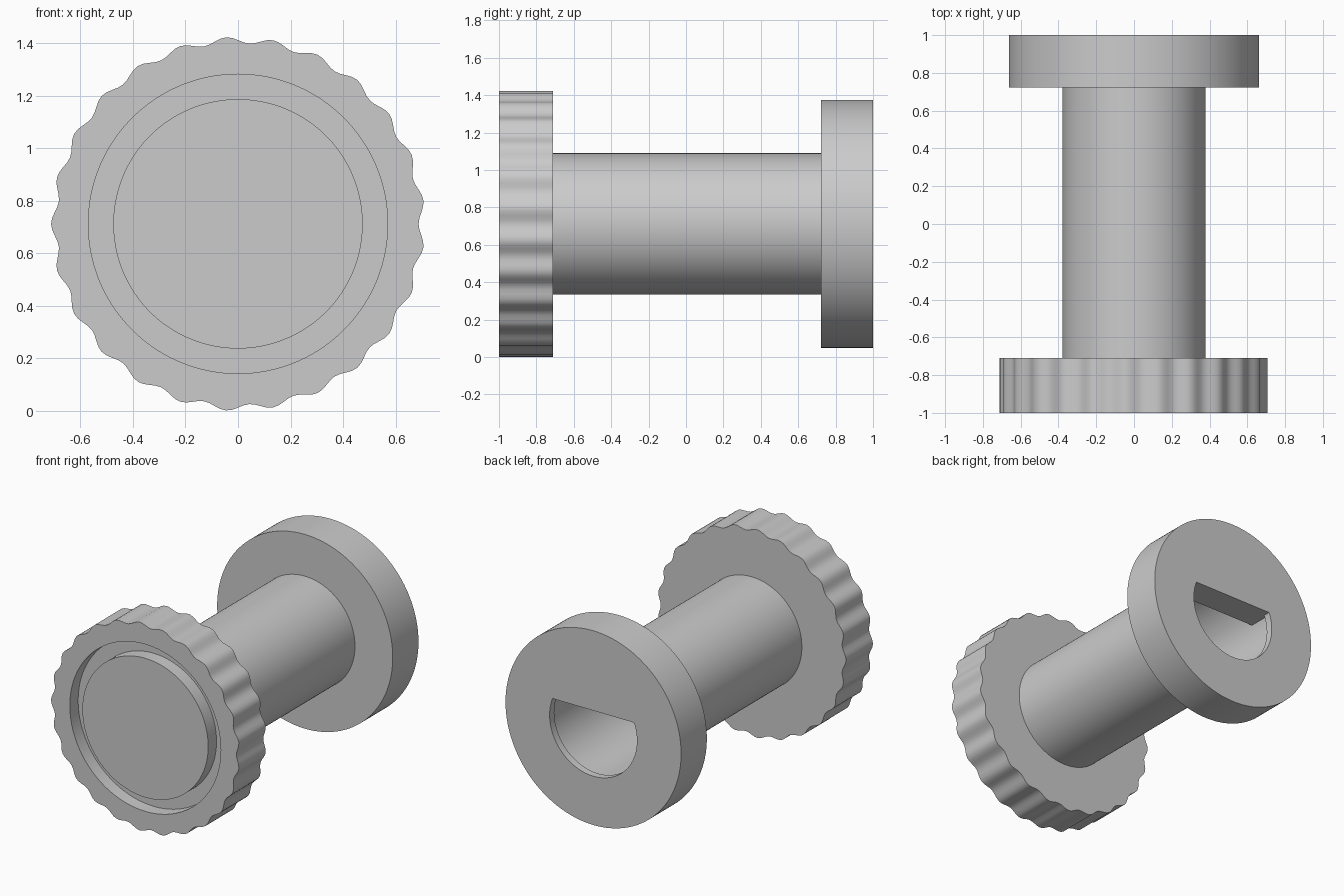
import bpy, bmesh, math

default = bpy.data.objects.get("Cube")
if default:
    bpy.data.objects.remove(default, do_unlink=True)

AXIS_Z = 0.712      # height of the turning axis
TEETH = 25
SEGMENTS = TEETH * 8
FLAT_Z = 0.118      # height of the flat of the D-shaped hole

grey = bpy.data.materials.new("plain_grey")
grey.use_nodes = True
colour = (0.6, 0.6, 0.6, 1)
grey.diffuse_color = colour
grey.node_tree.nodes["Principled BSDF"].inputs["Base Color"].default_value = colour


def ring_points(radius, y, style):
    """One ring around the y axis: round, toothed or cut flat on top."""
    for k in range(SEGMENTS):
        a = math.tau * k / SEGMENTS
        r = radius
        if style == "teeth":
            r += 0.012 * math.cos(TEETH * (a - math.pi))
        z = r * math.sin(a)
        if style == "flat":
            z = min(z, FLAT_Z)
        yield (r * math.cos(a), y, z + AXIS_Z)


def turned_part(name, profile):
    """Join rings of (radius, y, style) into a turned surface."""
    bm = bmesh.new()
    rings = [[bm.verts.new(p) for p in ring_points(*row)] for row in profile]
    for a, b in zip(rings, rings[1:]):
        for k in range(SEGMENTS):
            n = (k + 1) % SEGMENTS
            bm.faces.new((a[k], b[k], b[n], a[n]))
    bmesh.ops.remove_doubles(bm, verts=bm.verts, dist=1e-5)
    mesh = bpy.data.meshes.new(name)
    bm.to_mesh(mesh)
    bm.free()
    mesh.materials.append(grey)
    obj = bpy.data.objects.new(name, mesh)
    bpy.context.collection.objects.link(obj)
    bpy.ops.object.select_all(action="DESELECT")
    obj.select_set(True)
    bpy.context.view_layer.objects.active = obj
    bpy.ops.object.shade_smooth_by_angle(angle=math.radians(30))
    return obj


# Knurled knob with a ring groove in its front
turned_part("knurled_knob", [
    (0, -1, "round"), (0.475, -1, "round"),
    (0.475, -0.91, "round"), (0.57, -0.91, "round"),
    (0.57, -1, "round"), (0.70, -1, "teeth"),
    (0.70, -0.71, "teeth"), (0.378, -0.71, "round"),
])

# Shaft between the knob and the flange
turned_part("shaft", [(0.378, -0.71, "round"), (0.378, 0.722, "round")])

# Rear flange, ending at the D-shaped mouth
turned_part("rear_flange", [
    (0.378, 0.722, "round"), (0.663, 0.722, "round"),
    (0.663, 1, "round"), (0.33, 1, "flat"),
])

# Hole: D-shaped lip and flat, then a round blind bore
turned_part("keyed_bore", [
    (0.33, 1, "flat"), (0.33, 0.95, "flat"),
    (0.35, 0.95, "flat"), (0.35, 0.80, "flat"),
    (0.35, 0.80, "round"), (0.35, -0.70, "round"),
    (0, -0.70, "round"),
])
